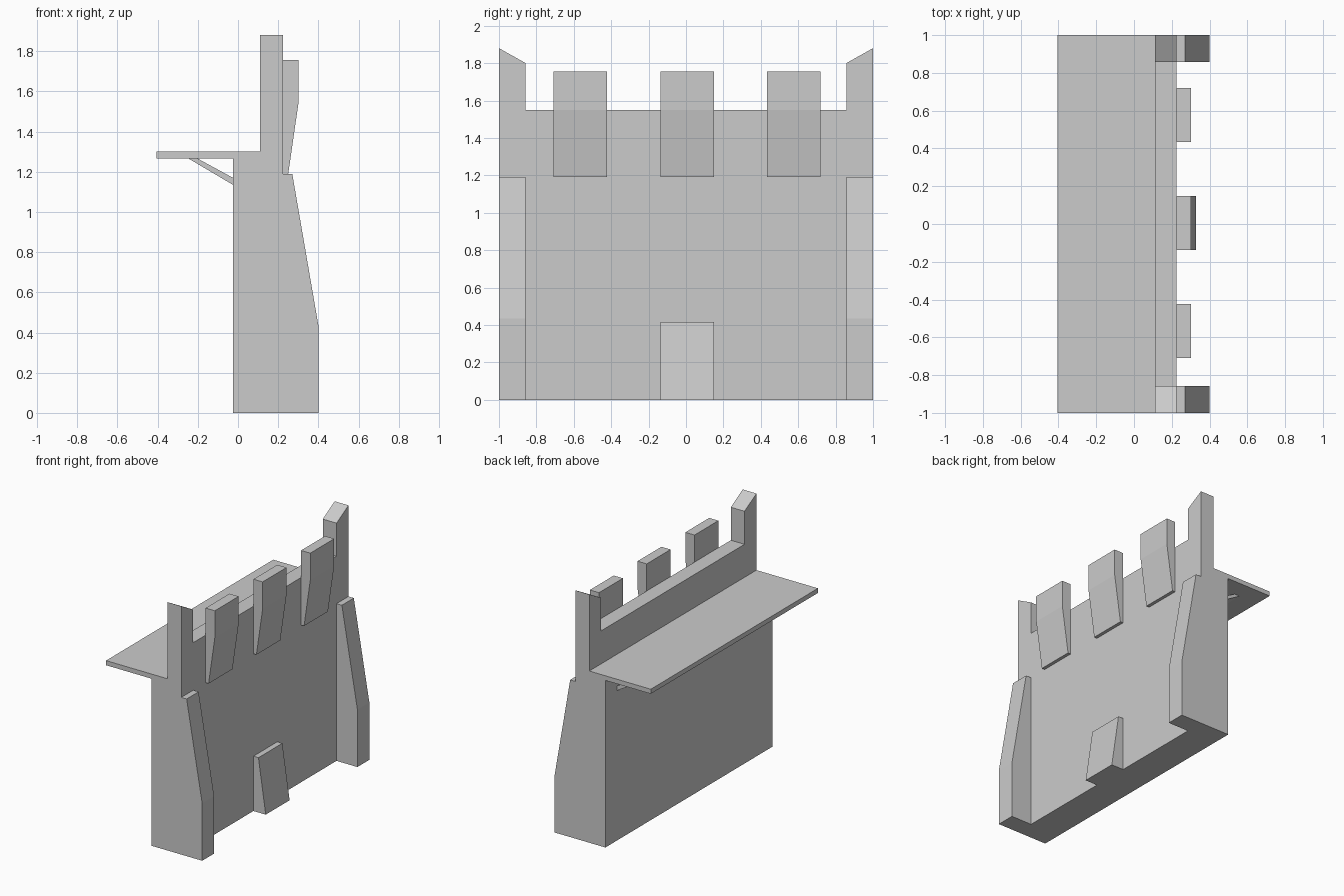
import bpy, bmesh

if "Cube" in bpy.data.objects:
    bpy.data.objects.remove(bpy.data.objects["Cube"])


def extrude(name, profile, axis, lo, hi):
    """Extrude a closed profile: axis 'y' takes (x, z) points, axis 'x' takes (y, z) points."""
    def place(p, d):
        return (p[0], d, p[1]) if axis == 'y' else (d, p[0], p[1])
    bm = bmesh.new()
    a = [bm.verts.new(place(p, lo)) for p in profile]
    b = [bm.verts.new(place(p, hi)) for p in profile]
    bm.faces.new(a)
    bm.faces.new(b[::-1])
    n = len(profile)
    for i in range(n):
        j = (i + 1) % n
        bm.faces.new((a[i], b[i], b[j], a[j]))
    bmesh.ops.recalc_face_normals(bm, faces=bm.faces)
    mesh = bpy.data.meshes.new(name)
    bm.to_mesh(mesh)
    bm.free()
    obj = bpy.data.objects.new(name, mesh)
    bpy.context.collection.objects.link(obj)
    return obj


BACK, INNER, FACE = -0.025, 0.11, 0.225   # wall planes along x
DECK = 1.30                               # walkway height
U = 1 / 7                                 # width module along y

# Wall core with overhanging walkway
extrude("wall_and_walkway",
        [(BACK, 0), (FACE, 0), (FACE, DECK), (-0.405, DECK), (-0.405, 1.265), (BACK, 1.265)],
        'y', -1, 1)

# Parapet with raised, slanted end posts
half = [(1, DECK), (1, 1.88), (1 - U, 1.80), (1 - U, 1.55)]
extrude("parapet", half + [(-y, z) for y, z in reversed(half)], 'x', INNER, FACE)

# Merlons, flaring outwards from the wall face
merlon = [(FACE, 1.19), (0.25, 1.19), (0.302, 1.55), (0.302, 1.755), (FACE, 1.755)]
for i, y in enumerate((-0.566, 0.006, 0.576)):
    extrude(f"merlon_{i + 1}", merlon, 'y', y - U, y + U)

# Tapered buttresses at both ends
buttress = [(FACE, 0), (0.40, 0), (0.40, 0.435), (0.27, 1.19), (FACE, 1.19)]
extrude("buttress_left", buttress, 'y', -1, -1 + U)
extrude("buttress_right", buttress, 'y', 1 - U, 1)

# Small central foot block
extrude("foot_block", [(FACE, 0), (0.328, 0), (0.267, 0.415), (FACE, 0.415)],
        'y', 0.006 - U, 0.006 + U)

# Diagonal struts under the walkway
strut = [(BACK, 1.135), (BACK, 1.17), (-0.20, 1.265), (-0.245, 1.265)]
for i, y in enumerate((-0.79, 0, 0.79)):
    extrude(f"walkway_strut_{i + 1}", strut, 'y', y - U / 2, y + U / 2)
